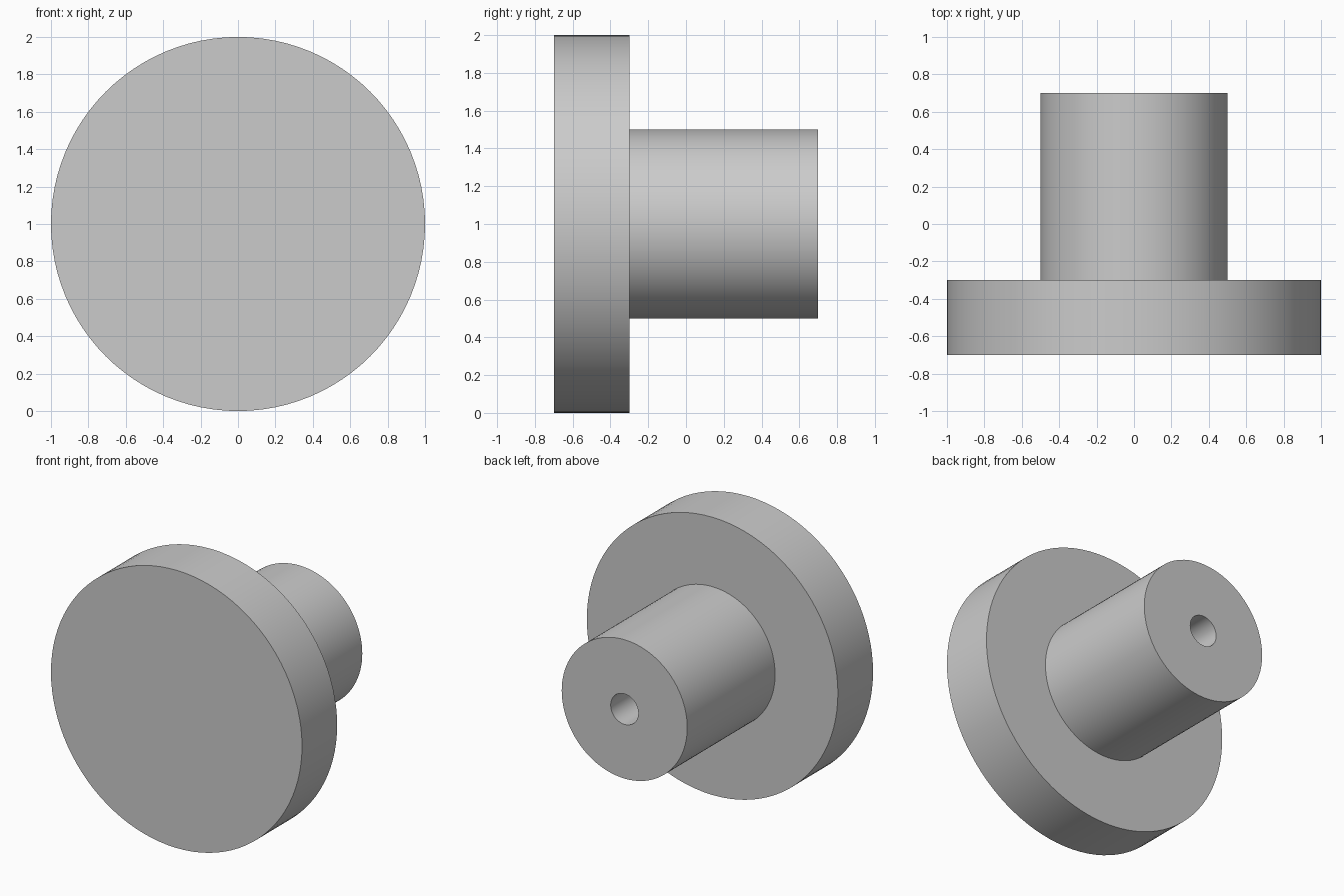
import bpy, bmesh
from math import tau, radians

if "Cube" in bpy.data.objects:
    bpy.data.objects.remove(bpy.data.objects["Cube"])

SEGMENTS = 96
CENTRE_Z = 1.0

# Half-section of the knob as (radius, y): face disc, stem, blind screw hole
profile = [
    (0.0, -0.7), (1.0, -0.7), (1.0, -0.3),
    (0.5, -0.3), (0.5, 0.7),
    (0.11, 0.7), (0.11, -0.1), (0.0, -0.1),
]


def lathe(name, points):
    """Revolve a half-section around the y axis."""
    bm = bmesh.new()
    verts = [bm.verts.new((r, y, CENTRE_Z)) for r, y in points]
    edges = [bm.edges.new(pair) for pair in zip(verts, verts[1:])]
    bmesh.ops.spin(bm, geom=verts + edges, cent=(0, 0, CENTRE_Z),
                   axis=(0, 1, 0), angle=tau, steps=SEGMENTS,
                   use_merge=False)
    bmesh.ops.remove_doubles(bm, verts=bm.verts[:], dist=1e-4)
    bmesh.ops.recalc_face_normals(bm, faces=bm.faces[:])
    mesh = bpy.data.meshes.new(name)
    bm.to_mesh(mesh)
    bm.free()
    obj = bpy.data.objects.new(name, mesh)
    bpy.context.collection.objects.link(obj)
    return obj


# Round knob with its stem and screw hole
knob = lathe("round_knob", profile)
bpy.context.view_layer.objects.active = knob
knob.select_set(True)
bpy.ops.object.shade_smooth_by_angle(angle=radians(30))
